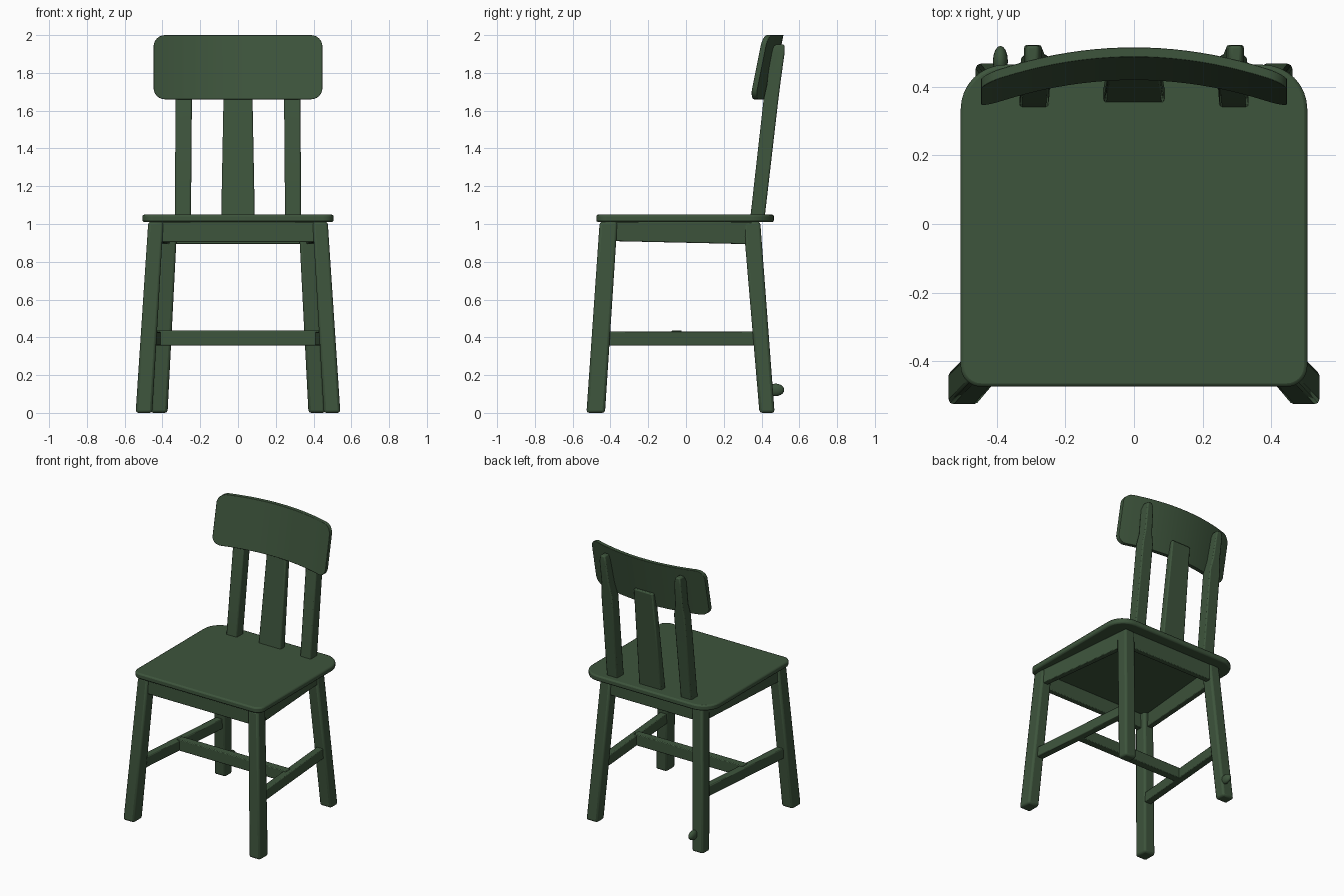
import bpy, bmesh, math
from mathutils import Vector

if "Cube" in bpy.data.objects:
    bpy.data.objects.remove(bpy.data.objects["Cube"])

green = bpy.data.materials.new("dark green paint")
green.diffuse_color = (0.047, 0.089, 0.045, 1)
green.use_nodes = True
green.node_tree.nodes["Principled BSDF"].inputs["Base Color"].default_value = green.diffuse_color


def loft(name, rings, bevel=0.008):
    """Skin a list of equal-sized closed rings and cap both ends."""
    bm = bmesh.new()
    vs = [[bm.verts.new(p) for p in ring] for ring in rings]
    n = len(vs[0])
    for a, b in zip(vs, vs[1:]):
        for i in range(n):
            j = (i + 1) % n
            bm.faces.new((a[i], a[j], b[j], b[i]))
    bm.faces.new(vs[0])
    bm.faces.new(vs[-1])
    bmesh.ops.recalc_face_normals(bm, faces=bm.faces)
    me = bpy.data.meshes.new(name)
    bm.to_mesh(me)
    bm.free()
    me.materials.append(green)
    ob = bpy.data.objects.new(name, me)
    bpy.context.collection.objects.link(ob)
    if bevel:
        m = ob.modifiers.new("soft edges", 'BEVEL')
        m.width, m.segments, m.limit_method = bevel, 2, 'ANGLE'
        m.angle_limit = math.radians(40)
    bpy.ops.object.select_all(action='DESELECT')
    ob.select_set(True)
    bpy.context.view_layer.objects.active = ob
    bpy.ops.object.shade_smooth_by_angle(angle=math.radians(35))
    return ob


def upright(name, sections, bevel=0.008):
    """Post from horizontal sections (x, y, z, width, depth)."""
    return loft(name, [[(x + sx * w / 2, y + sy * d / 2, z)
                        for sx, sy in ((-1, -1), (1, -1), (1, 1), (-1, 1))]
                       for x, y, z, w, d in sections], bevel)


def rail(name, a, b, thick, z0, z1, z2=None):
    """Horizontal bar between two plan points, bottom z0 (z2 at far end), top z1."""
    a, b = Vector((*a, 0)), Vector((*b, 0))
    side = (b - a).normalized().cross(Vector((0, 0, 1))) * thick / 2
    rings = []
    for p, lo in ((a, z0), (b, z0 if z2 is None else z2)):
        rings.append([(q.x, q.y, z) for q, z in
                      ((p - side, lo), (p + side, lo), (p + side, z1), (p - side, z1))])
    return loft(name, rings, 0.005)


# seat: rounded board, larger radii at the back
outline = []
for sx, y, r, start in ((1, -0.475, 0.06, -90), (1, 0.465, 0.13, 0),
                        (-1, 0.465, 0.13, 90), (-1, -0.475, 0.06, 180)):
    cx, cy = sx * (0.506 - r), y - math.copysign(r, y)
    for k in range(9):
        t = math.radians(start + k * 90 / 8)
        outline.append((cx + r * math.cos(t), cy + r * math.sin(t)))
loft("seat", [[(x, y, z) for x, y in outline] for z in (1.01, 1.05)], 0.01)

for s, tag in ((-1, "left"), (1, "right")):
    # splayed legs
    upright("front_leg_" + tag, [(s * 0.498, -0.478, 0, 0.088, 0.098),
                                 (s * 0.435, -0.41, 1.012, 0.08, 0.094)], 0.014)
    upright("back_leg_" + tag, [(s * 0.418, 0.429, 0, 0.09, 0.08),
                                (s * 0.362, 0.348, 1.012, 0.082, 0.09)], 0.014)
    # side apron and side stretcher
    rail("side_apron_" + tag, (s * 0.45, -0.41), (s * 0.38, 0.35), 0.04, 0.91, 1.012, 0.893)
    rail("side_stretcher_" + tag, (s * 0.465, -0.44), (s * 0.395, 0.395), 0.05, 0.357, 0.43)
    # back post with a narrowed tip behind the top rest
    upright("back_post_" + tag, [(s * 0.292, 0.378, 1.03, 0.086, 0.076),
                                 (s * 0.287, 0.45, 1.66, 0.086, 0.078),
                                 (s * 0.29, 0.464, 1.74, 0.06, 0.07),
                                 (s * 0.295, 0.485, 1.91, 0.052, 0.075),
                                 (s * 0.297, 0.496, 1.95, 0.035, 0.05)])

# front and back aprons, cross stretcher
rail("front_apron", (-0.43, -0.425), (0.43, -0.425), 0.04, 0.905, 1.012)
rail("back_apron", (-0.36, 0.365), (0.36, 0.365), 0.04, 0.893, 1.012)
rail("cross_stretcher", (-0.43, -0.05), (0.43, -0.05), 0.055, 0.357, 0.436)

# centre slat
upright("centre_slat", [(0, 0.378, 1.03, 0.178, 0.05), (0, 0.464, 1.76, 0.15, 0.045)])

# top rest: curved in plan, leaning back, rounded corners
half, r, rings = 0.447, 0.06, []
xs = [half - r + r * math.sin(math.radians(a)) for a in (0, 15, 30, 45, 60, 75, 90)]
cols = [-x for x in reversed(xs)] + [(half - r) * k / 10 for k in range(-9, 10)] + xs
for x in cols:
    over = max(0, abs(x) - (half - r))
    h = 0.17 - r + math.sqrt(max(0, r * r - over * over))
    ring = []
    for dy, dz in ((0, -h), (0, h), (0.028, h), (0.028, -h)):
        ring.append((x, 0.454 - 0.082 * (abs(x) / half) ** 2 + dy + 0.2 * dz, 1.83 + dz))
    rings.append(ring)
loft("top_rest", rings, 0.006)

# small knob low on the rear of the left back leg
bm = bmesh.new()
bmesh.ops.create_uvsphere(bm, u_segments=16, v_segments=10, radius=1)
me = bpy.data.meshes.new("leg_knob")
bm.to_mesh(me)
bm.free()
me.materials.append(green)
me.shade_smooth()
knob = bpy.data.objects.new("leg_knob", me)
knob.location, knob.scale = (-0.39, 0.475, 0.122), (0.022, 0.045, 0.033)
bpy.context.collection.objects.link(knob)
